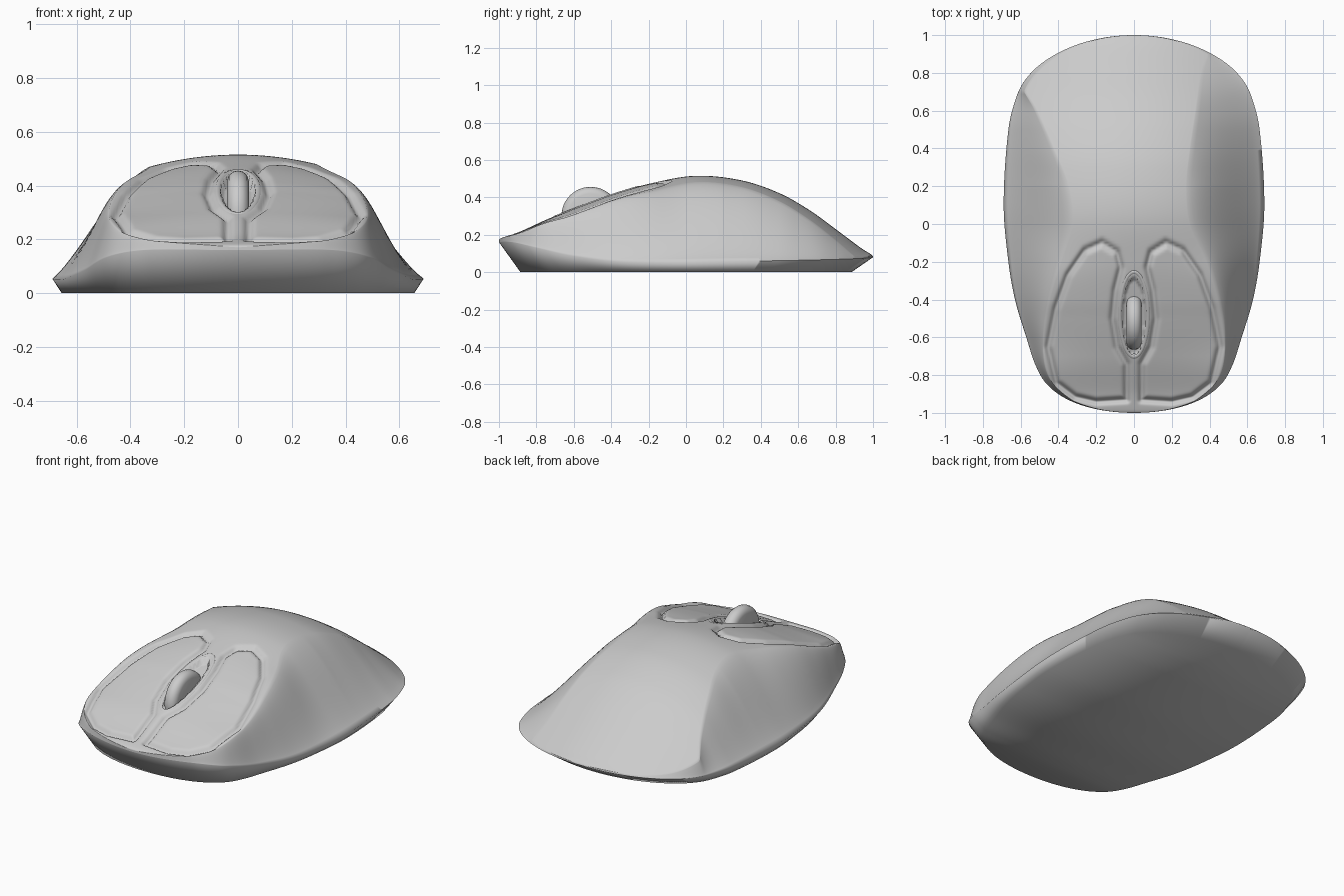
import bpy, bmesh, math
from mathutils import Vector

if "Cube" in bpy.data.objects:
    bpy.data.objects.remove(bpy.data.objects["Cube"])


def curve_of(stations):
    """Smooth interpolation of (y, value) stations along the body length."""
    ts = [math.acos(max(-1, min(1, -y))) for y, _ in stations]
    vs = [v for _, v in stations]
    n = len(ts)
    ms = []
    for i in range(n):
        a, b = max(0, i - 1), min(n - 1, i + 1)
        ms.append((vs[b] - vs[a]) / (ts[b] - ts[a]))

    def f(t):
        i = 0
        while i < n - 2 and t > ts[i + 1]:
            i += 1
        h = ts[i + 1] - ts[i]
        s = (t - ts[i]) / h
        return ((2*s**3 - 3*s**2 + 1) * vs[i] + (s**3 - 2*s**2 + s) * h * ms[i]
                + (3*s**2 - 2*s**3) * vs[i + 1] + (s**3 - s**2) * h * ms[i + 1])
    return f


# Lengthwise profiles
rim_x = curve_of([(-1, 0), (-.98, .2), (-.93, .35), (-.85, .46), (-.75, .52), (-.6, .57), (-.4, .63),
                  (-.2, .665), (.1, .69), (.5, .665), (.65, .63), (.75, .585), (.85, .49), (.95, .3), (1, 0)])
rim_z = curve_of([(-1, .16), (-.93, .16), (-.8, .13), (-.6, .085), (-.3, .052), (.4, .06), (1, .08)])
crown = curve_of([(-1, .17), (-.9, .212), (-.7, .3), (-.5, .378), (-.4, .415), (-.2, .472), (.05, .515),
                  (.3, .49), (.5, .422), (.65, .338), (.8, .23), (.9, .155), (.96, .113), (1, .08)])
bend = curve_of([(-1, 0), (-.8, .05), (-.6, .14), (-.3, .2), (0, .4), (.6, .45), (1, .45)])
FRONT = [(-1, .1), (-.93, .33), (-.8, .455), (-.6, .48), (-.4, .45), (-.2, .39)]
crease_l = curve_of(FRONT + [(0, .33), (.2, .35), (.4, .43), (.6, .52), (.75, .6), (1, .6)])
crease_r = curve_of(FRONT + [(0, .30), (.2, .28), (.4, .30), (.6, .33), (.8, .36), (.92, .4), (1, .4)])

# Outline of one button (mirrored through |x|)
PAD = [Vector(p) for p in [(.04, -.93), (.2, -.94), (.31, -.915), (.41, -.84), (.455, -.65), (.415, -.45),
       (.35, -.27), (.26, -.14), (.17, -.1), (.09, -.15), (.07, -.23), (.1, -.35), (.115, -.5),
       (.09, -.65), (.04, -.74)]]


def groove(x, y):
    """Depth of the button seams and the wheel slot at a point."""
    if y > 0:
        return 0
    p = Vector((abs(x), y))
    d = 9
    for a, b in zip(PAD, PAD[1:] + PAD[:1]):
        e = b - a
        s = max(0, min(1, (p - a).dot(e) / e.length_squared))
        d = min(d, (p - a - e * s).length)
    depth = .022 * math.exp(-(d / .015) ** 2)
    if (x / .06) ** 2 + ((y + .49) / .2) ** 2 < 1:
        depth = max(depth, .03)
    return depth


def section(t):
    """Closed cross-section of the body at length parameter t."""
    y = -math.cos(t)
    rx, rz, zt, k = max(0, rim_x(t)), rim_z(t), crown(t), bend(t)
    cl, cr = min(crease_l(t), .95 * rx), min(crease_r(t), .95 * rx)
    bulge = .7 if y < .2 else .7 - .5 * min(1, (y - .2) / .4)  # flanks flatten to the rear

    def flank(c, sign):
        cz = max(rz, zt - k * c * c)
        return [(sign * (rx + (c - rx) * s), y, rz + (cz - rz) * (s ** 1.1 + bulge * s * s * (1 - s)))
                for s in (i / 16 for i in range(16))]
    pts = [(-rx * .95, y * .885, 0)] + flank(cl, -1)
    for i in range(101):
        u = i / 50 - 1
        x = u * (cl if u < 0 else cr)
        pts.append((x, y, max(rz, zt - k * x * x) - groove(x, y)))
    return pts + flank(cr, 1)[::-1] + [(rx * .95, y * .885, 0)]


def finish(bm, name, angle):
    bmesh.ops.remove_doubles(bm, verts=bm.verts, dist=1e-5)
    bmesh.ops.recalc_face_normals(bm, faces=bm.faces)
    me = bpy.data.meshes.new(name)
    bm.to_mesh(me)
    bm.free()
    ob = bpy.data.objects.new(name, me)
    bpy.context.collection.objects.link(ob)
    bpy.ops.object.select_all(action='DESELECT')
    ob.select_set(True)
    bpy.context.view_layer.objects.active = ob
    bpy.ops.object.shade_smooth_by_angle(angle=math.radians(angle))
    return ob


# Body: lofted shell with flat base
bm = bmesh.new()
ROWS = 220
rows = [[bm.verts.new(p) for p in section(math.pi * j / ROWS)] for j in range(ROWS + 1)]
for a, b in zip(rows, rows[1:]):
    for i in range(len(a)):
        n = (i + 1) % len(a)
        bm.faces.new((a[i], a[n], b[n], b[i]))
finish(bm, "mouse_body", 85)

# Scroll wheel: rounded tyre spun about the x axis
bm = bmesh.new()
prof = [(-.04, 0), (-.04, .12), (-.033, .14), (-.018, .152), (0, .156),
        (.018, .152), (.033, .14), (.04, .12), (.04, 0)]
vs = [bm.verts.new((x, 0, r)) for x, r in prof]
es = [bm.edges.new(e) for e in zip(vs, vs[1:])]
bmesh.ops.spin(bm, geom=vs + es, cent=(0, 0, 0), axis=(1, 0, 0), angle=2 * math.pi, steps=48)
wheel = finish(bm, "scroll_wheel", 40)
wheel.location = (0, -.51, .3)

# Oval trim around the wheel, following the sloped top
bm = bmesh.new()
N, S = 56, 8
ring = []
for i in range(N):
    a = 2 * math.pi * i / N
    loop = []
    for j in range(S):
        b = 2 * math.pi * j / S
        w = .012 * math.cos(b)
        x, y = (.075 + w) * math.cos(a), -.48 + (.225 + w) * math.sin(a)
        t = math.acos(-y)
        loop.append(bm.verts.new((x, y, crown(t) - bend(t) * x * x - .005 + .008 * math.sin(b))))
    ring.append(loop)
for i in range(N):
    a, b = ring[i], ring[(i + 1) % N]
    for j in range(S):
        n = (j + 1) % S
        bm.faces.new((a[j], a[n], b[n], b[j]))
finish(bm, "wheel_trim", 60)
